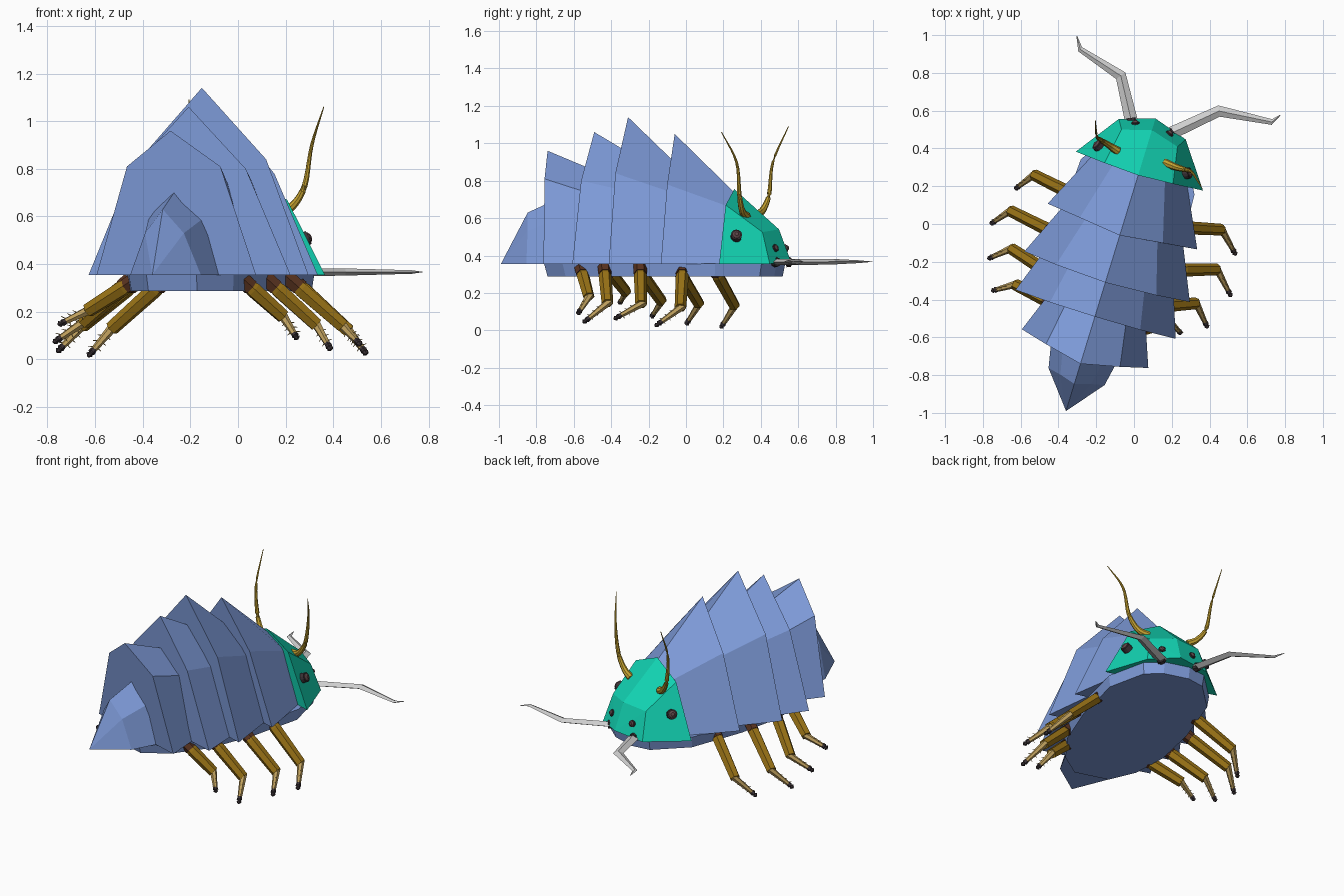
import bpy, bmesh, math
from mathutils import Vector

if "Cube" in bpy.data.objects:
    bpy.data.objects.remove(bpy.data.objects["Cube"])

def mat(name, rgb):
    m = bpy.data.materials.new(name)
    m.diffuse_color = (*rgb, 1)
    m.use_nodes = True
    m.node_tree.nodes["Principled BSDF"].inputs["Base Color"].default_value = m.diffuse_color
    return m

BLUE = mat("shell blue", (0.21, 0.33, 0.70))
GREEN = mat("head green", (0.006, 0.64, 0.44))
GOLD = mat("antenna gold", (0.56, 0.36, 0.03))
OCHRE = mat("upper leg ochre", (0.32, 0.17, 0.008))
TAN = mat("shin tan", (0.52, 0.35, 0.11))
BROWN = mat("hip brown", (0.10, 0.033, 0.014))
DARK = mat("claw dark", (0.045, 0.033, 0.038))
GREY = mat("mandible grey", (0.62, 0.62, 0.62))
EYE = mat("eye maroon", (0.11, 0.06, 0.065))

# the body lies along a slanted axis: t runs forward along it, v to its right
A = math.atan(0.306)
FWD = Vector((math.sin(A), math.cos(A), 0))
SIDE = Vector((math.cos(A), -math.sin(A), 0))
BASE = 0.355

def P(t, v, z):
    return Vector((-0.057, 0, z)) + FWD * t + SIDE * v

def finish(name, bm, *mats):
    bmesh.ops.recalc_face_normals(bm, faces=bm.faces)
    me = bpy.data.meshes.new(name)
    bm.to_mesh(me)
    bm.free()
    for m in mats:
        me.materials.append(m)
    ob = bpy.data.objects.new(name, me)
    bpy.context.collection.objects.link(ob)
    return ob

def bridge(bm, a, b, closed=True):
    n = len(a)
    for i in range(n if closed else n - 1):
        j = (i + 1) % n
        bm.faces.new((a[i], a[j], b[j], b[i]))

def loft(name, rings, m):
    bm = bmesh.new()
    rs = [[bm.verts.new(p) for p in r] for r in rings]
    for a, b in zip(rs, rs[1:]):
        bridge(bm, a, b)
    bm.faces.new(rs[0])
    bm.faces.new(rs[-1])
    return finish(name, bm, m)

def arch(tb, ts, tp, wb, ws, zs, zp):
    """Tent-shaped cross-section: base corners, shoulders and a peak."""
    return [P(tb, -wb, BASE), P(ts, -ws, zs), P(tp, 0, zp), P(ts, ws, zs), P(tb, wb, BASE)]

def tube(bm, pts, radii, n, mi=0, flat=1.0):
    """Faceted tube through points, capped at both ends."""
    pts = [Vector(p) for p in pts]
    rings = []
    for i, (p, r) in enumerate(zip(pts, radii)):
        d = (pts[min(i + 1, len(pts) - 1)] - pts[max(i - 1, 0)]).normalized()
        ref = Vector((0, 0, 1)) if abs(d.z) < 0.95 else FWD
        s = d.cross(ref).normalized()
        w = s.cross(d)
        rings.append([bm.verts.new(p + s * r * math.cos(2 * math.pi * k / n)
                                   + w * r * flat * math.sin(2 * math.pi * k / n)) for k in range(n)])
    old = set(bm.faces)
    for a, b in zip(rings, rings[1:]):
        bridge(bm, a, b)
    bm.faces.new(rings[0])
    bm.faces.new(rings[-1])
    for f in bm.faces:
        if f not in old:
            f.material_index = mi

# overlapping back shells, each flaring to a peak at its rear edge
SHELLS = [
    ((-0.014, -0.035, -0.063, 0.414, 0.23, 0.78, 1.05), (0.30, 0.30, 0.30, 0.262, 0.14, 0.655, 0.71)),
    ((-0.292, -0.31, -0.324, 0.458, 0.278, 0.84, 1.14), (0.0, 0.0, 0.0, 0.33, 0.19, 0.73, 0.84)),
    ((-0.50, -0.51, -0.513, 0.443, 0.25, 0.80, 1.06), (-0.25, -0.25, -0.25, 0.355, 0.20, 0.74, 0.91)),
    ((-0.69, -0.728, -0.774, 0.35, 0.205, 0.81, 0.96), (-0.45, -0.45, -0.45, 0.26, 0.16, 0.72, 0.83)),
]
for i, (rear, front) in enumerate(SHELLS):
    loft(f"back_shell_{i + 1}", [arch(*rear), arch(*front)], BLUE)

# pointed tail
bm = bmesh.new()
ra = [bm.verts.new(p) for p in arch(-0.62, -0.62, -0.62, 0.20, 0.135, 0.62, 0.745)]
rb = [bm.verts.new(p) for p in arch(-0.845, -0.86, -0.885, 0.155, 0.085, 0.53, 0.63)]
tip = bm.verts.new(P(-1.035, 0, BASE))
bridge(bm, ra, rb)
bm.faces.new(ra)
for i in range(5):
    bm.faces.new((rb[i], rb[(i + 1) % 5], tip))
finish("tail", bm, BLUE)

# belly plate
HALF = [(0.53, 0.08), (0.48, 0.19), (0.26, 0.315), (-0.1, 0.335), (-0.4, 0.31), (-0.62, 0.23), (-0.76, 0.11)]
outline = HALF + [(t, -v) for t, v in reversed(HALF)]
loft("belly", [[P(t, v, BASE + 0.002) for t, v in outline],
               [P(t * 0.975, v * 0.97, 0.287) for t, v in outline]], BLUE)

# faceted head
bm = bmesh.new()
back = [bm.verts.new(p) for p in arch(0.293, 0.28, 0.27, 0.352, 0.19, 0.67, 0.755)]
brow = [bm.verts.new(P(*p)) for p in ((0.525, -0.185, BASE), (0.475, -0.155, 0.525), (0.52, 0, 0.54),
                                     (0.475, 0.155, 0.525), (0.525, 0.185, BASE))]
chin = bm.verts.new(P(0.584, 0, 0.375))
bridge(bm, back, brow, closed=False)
bm.faces.new(back)
for i in range(4):
    bm.faces.new((brow[i], brow[i + 1], chin))
bm.faces.new((back[0], back[4], brow[4], chin, brow[0]))
finish("head", bm, GREEN)

# eyes: a large pair on the cheeks and a small pair on the face
for s, side in ((-1, "left"), (1, "right")):
    for nm, c, d, r in (("large", (0.36, 0.255, 0.51), (0.35, 0.8, 0.4), 0.03),
                        ("small", (0.53, 0.095, 0.44), (0.85, 0.3, 0.3), 0.021)):
        bm = bmesh.new()
        c3 = P(c[0], s * c[1], c[2])
        dv = (FWD * d[0] + SIDE * s * d[1] + Vector((0, 0, d[2]))).normalized()
        tube(bm, [c3 - dv * 0.03, c3 + dv * 0.004], [r, r], 12, 0)
        tube(bm, [c3 - dv * 0.01, c3 + dv * 0.008, c3 + dv * 0.016], [r * 0.75, r * 0.75, r * 0.35], 10, 1)
        finish(f"{nm}_eye_{side}", bm, DARK, EYE)

# mandibles with dark joints
MAND = {"right": [(0.17, 0.46, 0.365), (0.2, 0.482, 0.365), (0.45, 0.598, 0.367), (0.73, 0.54, 0.367), (0.775, 0.577, 0.367)],
        "left": [(-0.01, 0.51, 0.365), (-0.015, 0.55, 0.365), (-0.07, 0.785, 0.367), (-0.285, 0.925, 0.367), (-0.303, 0.996, 0.367)]}
for side, pts in MAND.items():
    bm = bmesh.new()
    tube(bm, pts, [0.03, 0.034, 0.03, 0.015, 0.002], 4, 0, 0.5)
    a = Vector(pts[1])
    d = (a - Vector(pts[0])).normalized() * 0.012
    tube(bm, [a - d, a + d], [0.028, 0.025], 8, 1)
    finish(f"mandible_{side}", bm, GREY, DARK)

# curved antennae
ANT = {"right": [(0.16, 0.325, 0.61), (0.225, 0.30, 0.64), (0.28, 0.285, 0.73), (0.31, 0.27, 0.90), (0.36, 0.19, 1.06)],
       "left": [(-0.085, 0.385, 0.62), (-0.13, 0.415, 0.65), (-0.175, 0.445, 0.73), (-0.197, 0.465, 0.90), (-0.205, 0.548, 1.09)]}
for side, pts in ANT.items():
    p = [Vector(q) for q in pts]
    p = [p[0] * 2 - p[1]] + p + [p[-1] * 2 - p[-2]]
    path = []
    for i in range(1, len(p) - 2):          # smooth curve through the points
        for k in range(5):
            u = k / 5
            path.append(0.5 * (2 * p[i] + (p[i + 1] - p[i - 1]) * u
                               + (2 * p[i - 1] - 5 * p[i] + 4 * p[i + 1] - p[i + 2]) * u * u
                               + (3 * p[i] - p[i - 1] - 3 * p[i + 1] + p[i + 2]) * u ** 3))
    path.append(p[-2])
    bm = bmesh.new()
    n = len(path) - 1
    tube(bm, path, [0.021 * (1 - i / n) + 0.002 for i in range(n + 1)], 8)
    finish(f"antenna_{side}", bm, GOLD)

# legs: hip attachment (t, v), then knee and foot for each side
HIPS = [(0.07, 0.29), (-0.15, 0.345), (-0.36, 0.31), (-0.51, 0.245)]
LEGS = {"right": (1, [((0.465, -0.03, 0.12), (0.54, -0.165, 0.022)), ((0.44, -0.24, 0.14), (0.515, -0.385, 0.06)),
                      ((0.33, -0.42, 0.145), (0.39, -0.55, 0.04)), ((0.19, -0.52, 0.18), (0.25, -0.58, 0.085))]),
        "left": (-1, [((-0.53, 0.26, 0.13), (-0.63, 0.185, 0.012)), ((-0.655, 0.07, 0.14), (-0.76, 0.0, 0.03)),
                      ((-0.65, -0.13, 0.155), (-0.775, -0.185, 0.07)), ((-0.63, -0.32, 0.205), (-0.755, -0.355, 0.145))])}
for side, (s, legs) in LEGS.items():
    for i, ((t, v), (knee, foot)) in enumerate(zip(HIPS, legs)):
        bm = bmesh.new()
        hip, knee, foot = P(t, s * v, 0.325), Vector(knee), Vector(foot)
        d = (knee - hip).normalized()
        tube(bm, [hip - d * 0.04, hip + d * 0.035], [0.036, 0.036], 6, 0)
        tube(bm, [hip + d * 0.02, hip + d * 0.05, knee], [0.028, 0.035, 0.031], 6, 1)
        ankle = knee.lerp(foot, 0.75)
        e = (foot - knee).normalized()
        tube(bm, [knee - e * 0.02, ankle], [0.021, 0.013], 6, 2)
        # two-jointed claw
        tube(bm, [ankle, ankle.lerp(foot, 0.4), ankle.lerp(foot, 0.55)], [0.013, 0.016, 0.009], 6, 3)
        tube(bm, [ankle.lerp(foot, 0.5), ankle.lerp(foot, 0.75), foot], [0.009, 0.015, 0.005], 6, 3)
        # shin bristles
        w = (d * 0.4 + Vector((0, 0, 1)) - e * e.z).normalized()
        for k in (0.25, 0.45, 0.65):
            b = knee.lerp(foot, k)
            for q in (w, -w):
                tube(bm, [b, b + q * 0.03 + e * 0.012], [0.004, 0.001], 4, 2)
        finish(f"leg_{side}_{i + 1}", bm, BROWN, OCHRE, TAN, DARK)
